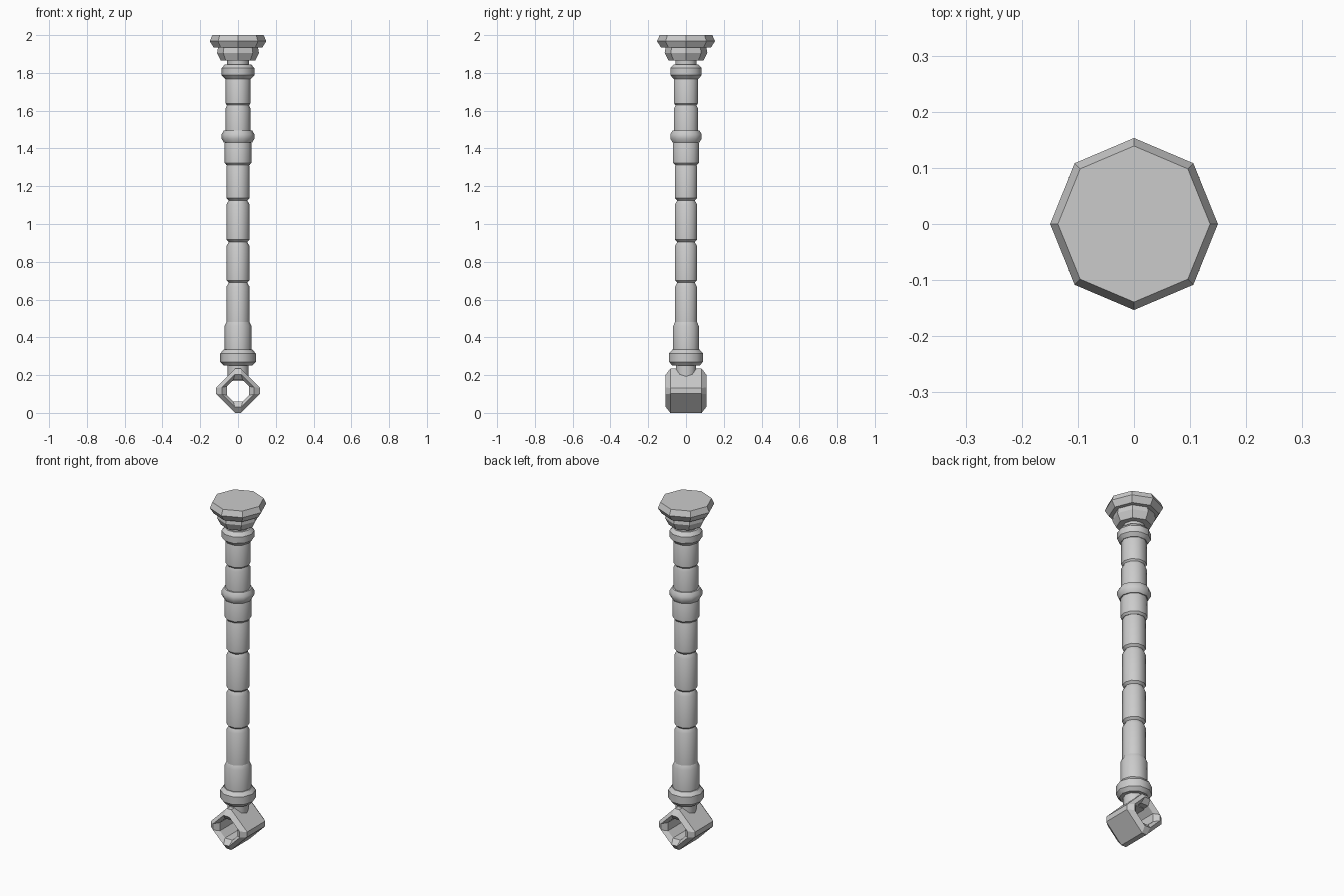
import bpy, bmesh, math
from mathutils import Vector

if "Cube" in bpy.data.objects:
    bpy.data.objects.remove(bpy.data.objects["Cube"])

def make_object(name, rings, closed=False, smooth=None):
    """Skin a list of equal-length vertex rings into one mesh."""
    bm = bmesh.new()
    loops = [[bm.verts.new(p) for p in ring] for ring in rings]
    n = len(loops[0])
    pairs = list(zip(loops, loops[1:])) + ([(loops[-1], loops[0])] if closed else [])
    for a, b in pairs:
        for i in range(n):
            j = (i + 1) % n
            bm.faces.new((a[i], a[j], b[j], b[i]))
    if not closed:
        bm.faces.new(loops[0][::-1])
        bm.faces.new(loops[-1])
    bmesh.ops.recalc_face_normals(bm, faces=bm.faces)
    me = bpy.data.meshes.new(name)
    bm.to_mesh(me)
    bm.free()
    ob = bpy.data.objects.new(name, me)
    bpy.context.collection.objects.link(ob)
    if smooth:
        bpy.ops.object.select_all(action='DESELECT')
        ob.select_set(True)
        bpy.context.view_layer.objects.active = ob
        bpy.ops.object.shade_smooth_by_angle(angle=math.radians(smooth))
    return ob

def lathe(name, profile, sides, smooth=None, sx=1, sy=1):
    """Turn a (radius, z) profile around z."""
    rings = [[Vector((sx * r * math.cos(math.tau * i / sides),
                      sy * r * math.sin(math.tau * i / sides), z))
              for i in range(sides)] for r, z in profile]
    return make_object(name, rings, smooth=smooth)

def segment(name, z0, z1, r, groove=0.01):
    """Straight shaft section with a chamfer at both ends."""
    lathe(name, [(r - groove, z0), (r, z0 + 0.012), (r, z1 - 0.022),
                 (r - groove, z1)], 10, 37)

def collar(name, z0, z1, r, chamfer):
    lathe(name, [(r - chamfer, z0), (r, z0 + 0.02), (r, z1 - 0.02),
                 (r - chamfer, z1)], 10, 37)

# Grip shaft: stacked sections separated by grooves
cuts = [0.46, 0.69, 0.905, 1.125, 1.33]
for k, (a, b) in enumerate(zip(cuts, cuts[1:])):
    segment(f"grip_section_{k + 1}", a, b, 0.061, 0.012)

# Thicker sleeves and upper sections
segment("lower_sleeve", 0.32, 0.482, 0.071)
segment("upper_sleeve", 1.312, 1.45, 0.071)
segment("upper_section_1", 1.47, 1.634, 0.066)
segment("upper_section_2", 1.626, 1.79, 0.066)

# Raised collars
collar("lower_collar", 0.25, 0.335, 0.094, 0.018)
collar("middle_collar", 1.432, 1.495, 0.087, 0.012)
collar("top_collar", 1.768, 1.845, 0.087, 0.018)

# Necks joining the shaft to the cap and the loop
lathe("top_neck", [(0.058, 1.83), (0.058, 1.88)], 10, 37)
lathe("bottom_neck", [(0.056, 0.17), (0.056, 0.26)], 10, 37)

# Octagonal two-step cap
lathe("cap_base", [(0.093, 1.866), (0.113, 1.905), (0.107, 1.94)], 8, sx=0.98)
lathe("cap_top", [(0.13, 1.934), (0.151, 1.968), (0.137, 2.0)], 8, sx=0.99, sy=1.015)

# Hollow bevelled block turned onto its corner
def diamond(d, flat, y, zc=0.117):
    corners = [(d, -flat), (d, flat), (flat, d), (-flat, d),
               (-d, flat), (-d, -flat), (-flat, -d), (flat, -d)]
    return [Vector((x, y, zc + z)) for x, z in corners]

front = [(0.057, 0.024, 0.085), (0.085, 0.018, 0.108), (0.117, 0.015, 0.083)]
rings = [diamond(d, f, -y) for d, f, y in front]
rings += [diamond(d, f, y) for d, f, y in reversed(front)]
make_object("loop_block", rings, closed=True)
